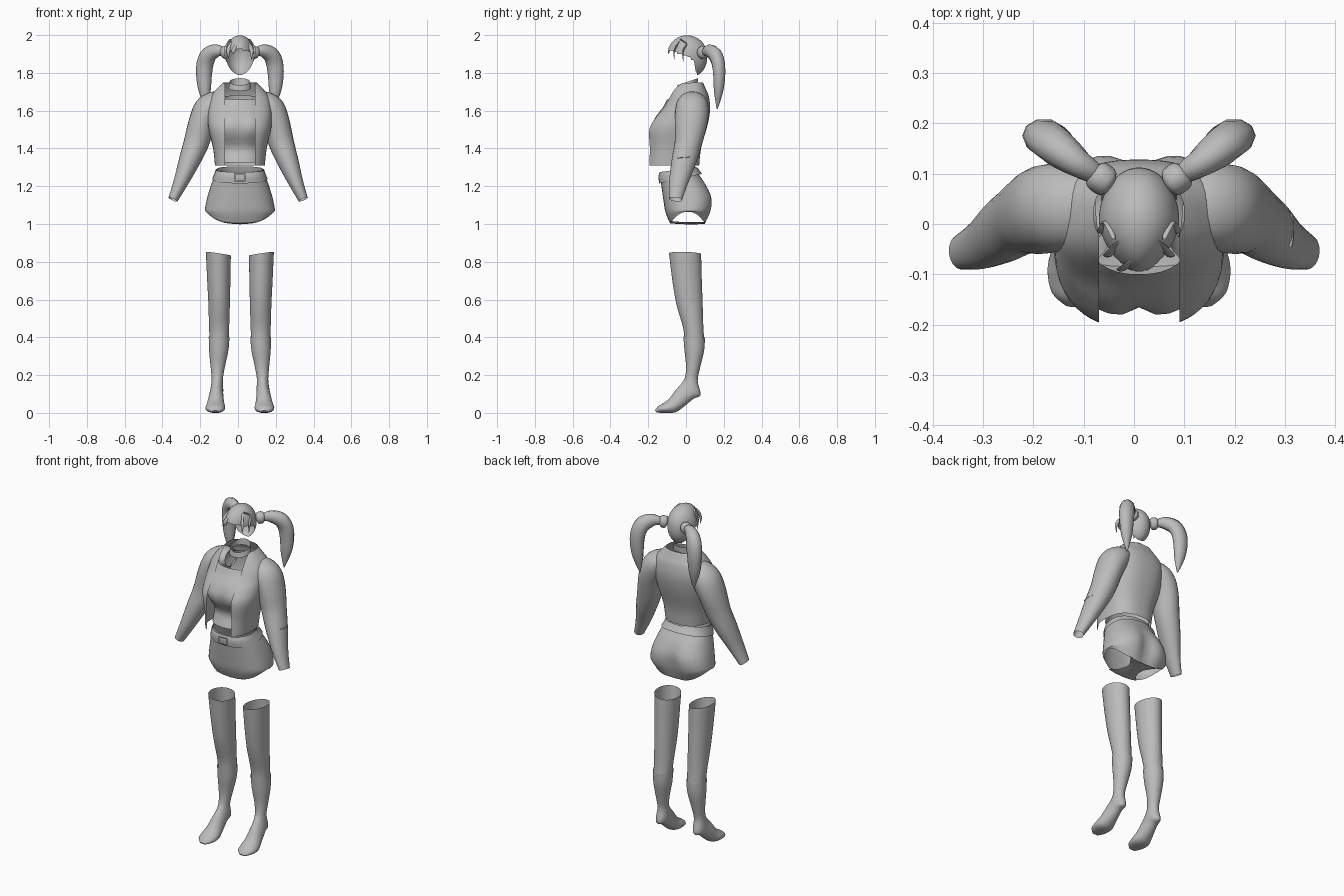
import bpy, bmesh, math
from mathutils import Vector

if "Cube" in bpy.data.objects:
    bpy.data.objects.remove(bpy.data.objects["Cube"])

MIDLINE = 0.01  # the body stands slightly to its left

grey = bpy.data.materials.new("plain grey")
grey.use_nodes = True
grey.diffuse_color = (0.5, 0.5, 0.5, 1)
grey.node_tree.nodes["Principled BSDF"].inputs["Base Color"].default_value = (0.5, 0.5, 0.5, 1)


def finish(name, bm, mirror=False):
    """Turn a bmesh into a smooth shaded object, optionally mirrored in x."""
    bmesh.ops.recalc_face_normals(bm, faces=bm.faces)
    mesh = bpy.data.meshes.new(name)
    bm.to_mesh(mesh)
    bm.free()
    mesh.materials.append(grey)
    obj = bpy.data.objects.new(name, mesh)
    obj.location.x = MIDLINE
    bpy.context.collection.objects.link(obj)
    if mirror:
        obj.modifiers.new("Mirror", 'MIRROR').use_mirror_merge = False
    bpy.ops.object.select_all(action='DESELECT')
    obj.select_set(True)
    bpy.context.view_layer.objects.active = obj
    bpy.ops.object.shade_smooth_by_angle(angle=math.radians(50))


def spline(rows, steps):
    """Catmull-Rom interpolation of equal length tuples."""
    out = []
    for i in range(len(rows) - 1):
        a, b, c, d = rows[max(i - 1, 0)], rows[i], rows[i + 1], rows[min(i + 2, len(rows) - 1)]
        for k in range(steps):
            t = k / steps
            out.append([0.5 * (2 * q + (r - p) * t + (2 * p - 5 * q + 4 * r - s) * t * t
                               + (3 * q - p - 3 * r + s) * t ** 3) for p, q, r, s in zip(a, b, c, d)])
    return out + [list(rows[-1])]


def skin(bm, rings, closed, cap):
    """Join rings of points with quads."""
    loops = [[bm.verts.new(p) for p in ring] for ring in rings]
    n = len(loops[0])
    for lo, hi in zip(loops, loops[1:]):
        for j in range(n if closed else n - 1):
            k = (j + 1) % n
            bm.faces.new((lo[j], lo[k], hi[k], hi[j]))
    if cap:
        bm.faces.new(loops[-1])


def loft(name, rows, gap=0, power=1, tweak=None, mirror=False, cap=False, steps=4, n=36):
    """Rows: front y, front z, back y, back z, centre x, half width."""
    rings = []
    for yf, zf, yb, zb, cx, rx in spline(rows, steps):
        start = math.asin(min(1, (gap / rx)) ** (1 / power)) if gap else 0
        ring = []
        for j in range(n):
            a = start + (2 * math.pi - 2 * start) * j / (n - 1 if gap else n)
            s, c = math.sin(a), math.cos(a)
            s = math.copysign(abs(s) ** power, s)
            c = math.copysign(abs(c) ** power, c)
            p = Vector((cx + rx * s, (yf + yb) / 2 + c * (yf - yb) / 2, (zf + zb) / 2 + c * (zf - zb) / 2))
            ring.append(tweak(p) if tweak else p)
        rings.append(ring)
    bm = bmesh.new()
    skin(bm, rings, not gap, cap)
    finish(name, bm, mirror)


def tube(name, rows, mirror=False, cap=True, n=16, steps=4):
    """Rows: x, y, z, sideways radius, depth radius."""
    rows = spline(rows, steps)
    rings = []
    for i, row in enumerate(rows):
        centre = Vector(row[:3])
        along = (Vector(rows[min(i + 1, len(rows) - 1)][:3]) - Vector(rows[max(i - 1, 0)][:3])).normalized()
        side = Vector((0, 1, 0)).cross(along).normalized()
        depth = along.cross(side)
        rings.append([centre + side * row[3] * math.cos(2 * math.pi * j / n)
                      + depth * row[4] * math.sin(2 * math.pi * j / n) for j in range(n)])
    bm = bmesh.new()
    skin(bm, rings, True, cap)
    finish(name, bm, mirror)


def bump(v, centre, width):
    return math.exp(-((v - centre) / width) ** 2)


# Stockings, lower on the inside of the thigh, and boots
def slant_top(p):
    p.z -= max(0, p.z - .78) * 2 * (.18 - p.x)
    return p


loft("stocking", [(-.09, .855, .08, .85, .114, .066), (-.075, .72, .083, .72, .112, .062),
                  (-.052, .58, .088, .58, .11, .057), (-.015, .45, .092, .45, .11, .053),
                  (-.008, .38, .098, .38, .11, .05)], tweak=slant_top, mirror=True)
loft("boot", [(-.014, .405, .1, .4, .11, .055), (-.008, .33, .096, .33, .112, .051),
              (0, .25, .075, .24, .117, .038), (-.005, .19, .062, .17, .12, .03),
              (-.025, .155, .077, .095, .122, .034), (-.055, .12, .04, .075, .125, .037),
              (-.09, .075, -.015, .03, .128, .045), (-.12, .052, -.06, .002, .13, .052),
              (-.148, .035, -.12, 0, .13, .044), (-.165, .012, -.155, .002, .13, .018)],
     mirror=True, cap=True)


# Shorts: cleft at the back, hem raised at the sides for the leg openings
def shape_shorts(p):
    if p.y > 0:
        p.y -= .03 * bump(p.x, 0, .045) * bump(p.z, 1.09, .1)
    if p.z < 1.07:
        p.z += (1.07 - p.z) * min(1, abs(p.x) / .185) ** 3
    return p


loft("shorts", [(-.13, 1.275, .05, 1.305, 0, .122), (-.135, 1.24, .068, 1.265, 0, .135),
                (-.13, 1.2, .108, 1.21, 0, .153), (-.12, 1.13, .142, 1.14, 0, .174),
                (-.108, 1.06, .138, 1.07, 0, .186), (-.085, 1.005, .105, 1.0, 0, .18)],
     power=.83, tweak=shape_shorts, n=48)
bm = bmesh.new()
skin(bm, [[(w * k, y, z + .012 * k * k) for k in (-1, -.5, 0, .5, 1)] for y, z, w in
          spline([(-.085, 1.004, .1), (-.04, 1.0, .06), (.03, .998, .05), (.1, 1.0, .1)], 4)],
     False, False)
finish("gusset", bm)
loft("belt", [(-.14, 1.275, .06, 1.3, 0, .128), (-.146, 1.25, .07, 1.285, 0, .135),
              (-.142, 1.215, .085, 1.265, 0, .146)], power=.85)
bm = bmesh.new()
skin(bm, [[(x * s, -.154, 1.247 + z * s) for x, z in ((-.03, -.022), (.03, -.022), (.03, .022), (-.03, .022))]
          for s in (1, .7)], True, False)
finish("buckle", bm)


# Crop top with a soft bust and a dipped neckline
def shape_bust(p):
    if p.y < 0:
        p.y += .02 * bump(p.x, 0, .025) * bump(p.z, 1.51, .06)
        p.y += .03 * bump(p.z, 1.4, .06)
    return p


loft("crop_top", [(-.16, 1.325, .06, 1.33, 0, .118), (-.16, 1.4, .065, 1.4, 0, .122),
                  (-.187, 1.5, .09, 1.5, 0, .145), (-.168, 1.56, .105, 1.57, 0, .15),
                  (-.122, 1.62, .105, 1.64, 0, .135), (-.1, 1.66, .1, 1.68, 0, .11)],
     power=.85, tweak=shape_bust)
loft("choker", [(-.05, 1.705, .06, 1.735, 0, .06), (-.045, 1.735, .064, 1.772, 0, .054)])

# Open jacket
loft("jacket", [(-.212, 1.31, .07, 1.31, 0, .132), (-.206, 1.4, .08, 1.4, 0, .142),
                (-.205, 1.5, .108, 1.5, 0, .165), (-.172, 1.56, .122, 1.56, 0, .17),
                (-.13, 1.61, .128, 1.62, 0, .17), (-.1, 1.66, .12, 1.68, 0, .158),
                (-.075, 1.71, .105, 1.715, 0, .125), (-.05, 1.745, .09, 1.75, 0, .09)],
     gap=.08, power=.8, n=44)

# Sleeves, both hands drifting a little to the right
sleeve = spline([(.08, .035, 1.65, .045, .06), (.125, .033, 1.64, .065, .08),
                 (.165, .032, 1.605, .077, .088), (.197, .026, 1.535, .071, .086),
                 (.225, .012, 1.43, .067, .072), (.262, -.012, 1.33, .056, .065),
                 (.305, -.04, 1.22, .039, .05), (.345, -.056, 1.13, .026, .035)], 4)
for label, side in (("left", 1), ("right", -1)):
    tube(label + "_sleeve", [(side * x - MIDLINE * i / len(sleeve), *rest)
                             for i, (x, *rest) in enumerate(sleeve)], cap=False, n=24, steps=1)
tube("sleeve_tab", [(.298, -.045, 1.35, .004, .007), (.303, -.012, 1.352, .004, .007),
                    (.298, .02, 1.354, .004, .007)], n=6)

# Hair cap: an egg shaped shell, pointed at the brow, with the face cut away
bm = bmesh.new()
bmesh.ops.create_uvsphere(bm, u_segments=48, v_segments=40, radius=1)
for v in bm.verts:
    low = max(0, -v.co.z)
    narrow = 1 - .3 * max(0, -v.co.y) ** 1.5
    v.co = Vector((v.co.x * narrow * (.08 - .012 * low), .006 + v.co.y * (.106 - .03 * low) + .04 * low,
                   1.893 + v.co.z * .106))


def in_face(p):
    edge = 1.925 - .35 * (p.y + .1) if p.y < .03 else 1.88 - 3 * (p.y - .03)
    return p.z < edge


bmesh.ops.delete(bm, geom=[f for f in bm.faces if in_face(f.calc_center_median())], context='FACES')
finish("hair_cap", bm)

# Loose strands: fringe and swept locks lying along the cap
for number, (x0, x1, y1, z1) in enumerate([(-.03, -.062, -.062, 1.875), (.01, -.035, -.09, 1.9),
                                           (.03, .062, -.062, 1.87), (.05, .074, -.015, 1.86),
                                           (-.05, -.074, -.015, 1.86)]):
    tube("fringe_strand_%d" % number,
         [(x0, -.03, 1.978, .004, .003), ((x0 + x1) / 2, y1 + .018, 1.95, .011, .004),
          (x1, y1, 1.918, .01, .004), (x1 * .98, y1, z1, .001, .001)], n=8)

# Hair ties and twin tails
tube("hair_tie", [(.056, .078, 1.905, .018, .018), (.064, .083, 1.907, .033, .03),
                  (.084, .097, 1.91, .033, .03), (.094, .105, 1.91, .018, .018)], mirror=True, n=12)
tube("hair_tail", [(.086, .099, 1.91, .02, .02), (.12, .12, 1.917, .034, .029),
                   (.162, .152, 1.898, .043, .037), (.184, .171, 1.85, .045, .036),
                   (.19, .176, 1.78, .041, .033), (.186, .172, 1.7, .031, .025),
                   (.178, .165, 1.61, .003, .003)], mirror=True, n=10, steps=3)
